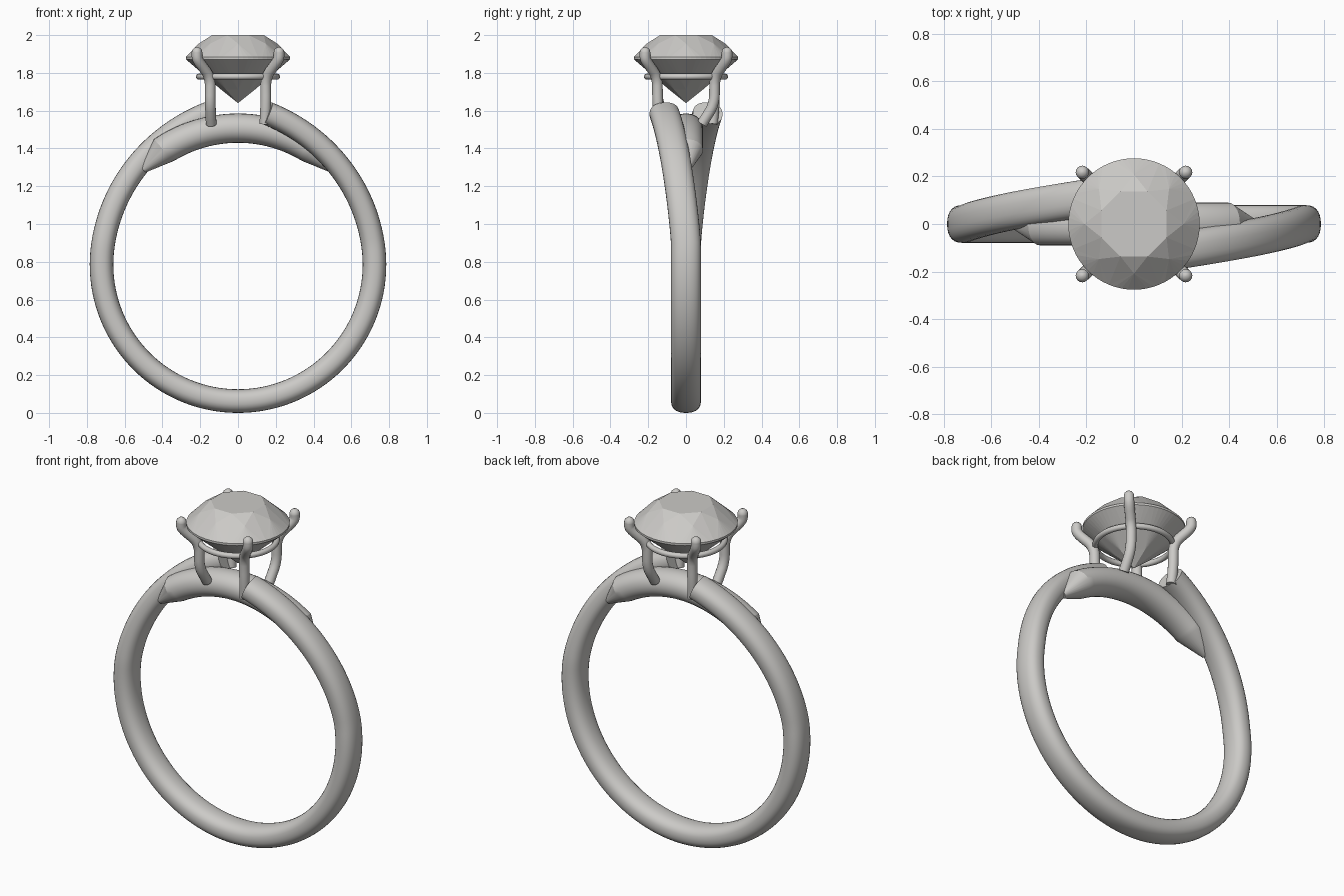
import bpy, bmesh
from math import sin, cos, pi, radians, copysign
from mathutils import Vector

if "Cube" in bpy.data.objects:
    bpy.data.objects.remove(bpy.data.objects["Cube"], do_unlink=True)

grey = bpy.data.materials.new("silver_grey")
grey.use_nodes = True
COLOUR = (0.6, 0.59, 0.57, 1)
grey.diffuse_color = COLOUR
grey.node_tree.nodes["Principled BSDF"].inputs["Base Color"].default_value = COLOUR

CENTRE_Z = 0.785   # centre of the finger hole
BAND_R = 0.7225    # radius of the band's centre line


def finish(name, bm, smooth_angle=None):
    bmesh.ops.recalc_face_normals(bm, faces=bm.faces[:])
    mesh = bpy.data.meshes.new(name)
    bm.to_mesh(mesh)
    bm.free()
    mesh.materials.append(grey)
    obj = bpy.data.objects.new(name, mesh)
    bpy.context.collection.objects.link(obj)
    if smooth_angle:
        bpy.ops.object.select_all(action='DESELECT')
        obj.select_set(True)
        bpy.context.view_layer.objects.active = obj
        bpy.ops.object.shade_smooth_by_angle(angle=radians(smooth_angle))
    return obj


def sweep(name, points, scales, half_w, half_h, side, power=1.0, sides=28, angle=35):
    """Sweep a rounded section along a path; side fixes its width direction."""
    bm = bmesh.new()
    rings = []
    last = len(points) - 1
    for i, (p, s) in enumerate(zip(points, scales)):
        t = (points[min(i + 1, last)] - points[max(i - 1, 0)]).normalized()
        w = (side - t * side.dot(t)).normalized()
        n = t.cross(w)
        ring = []
        for k in range(sides):
            a = 2 * pi * k / sides
            u = copysign(abs(cos(a)) ** power, cos(a)) * half_w * s
            v = copysign(abs(sin(a)) ** power, sin(a)) * half_h * s
            ring.append(bm.verts.new(p + w * u + n * v))
        rings.append(ring)
    for r0, r1 in zip(rings, rings[1:]):
        for k in range(sides):
            j = (k + 1) % sides
            bm.faces.new((r0[k], r0[j], r1[j], r1[k]))
    bm.faces.new(rings[0])
    bm.faces.new(rings[-1])
    return finish(name, bm, angle)


def on_ring(deg, radius, y=0.0):
    a = radians(deg)
    return Vector((radius * cos(a), y, CENTRE_Z + radius * sin(a)))


Y_AXIS = Vector((0, 1, 0))

# Band: a round shank whose two arms spread apart and rise past each other
END = 79
half = []
for i in range(61):
    deg = -90 + (END + 90) * i / 60
    t = max(0, (deg - 8) / (END - 8))
    half.append(on_ring(deg, BAND_R + 0.093 * t ** 2, -0.115 * t ** 1.25))
other = [Vector((-p.x, -p.y, p.z)) for p in half[1:]]
band = half[::-1] + other
sweep("band", band, [1] * len(band), 0.079, 0.0625, Y_AXIS, power=0.85)

# Bridge: thick arc under the stone with tapered ends
angles = [45] + [57 + 66 * i / 24 for i in range(25)] + [135]
bridge = [on_ring(a, BAND_R - (0.012 if a in (45, 135) else 0)) for a in angles]
sweep("bridge", bridge, [0.25] + [1] * 25 + [0.25], 0.09, 0.0775, Y_AXIS, power=0.95, angle=25)


# Prongs: straight legs that lean out and hook over the stone
def soften(pts):
    """Cut the corners of a path, keeping its ends."""
    out = [pts[0]]
    for a, b in zip(pts, pts[1:]):
        out += [a.lerp(b, 0.2), a.lerp(b, 0.8)]
    return out + [pts[-1]]


def prong(name, sx, sy):
    on_bridge = sx * sy > 0
    foot_y = 0.085 if on_bridge else 0.14
    path = [(0.142, foot_y, 1.53), (0.147, 0.15, 1.635), (0.147, 0.152, 1.78),
            (0.217, 0.217, 1.87), (0.217, 0.217, 1.91)]
    pts = soften(soften([Vector((sx * x, sy * y, z)) for x, y, z in path]))
    scales = [1] * len(pts)
    top = pts[-1]
    for a in (30, 60, 85):   # domed tip
        pts.append(top + Vector((0, 0, 0.027 * sin(radians(a)))))
        scales.append(cos(radians(a)))
    sweep(name, pts, scales, 0.028, 0.028, Vector((sx, -sy, 0)), sides=16, angle=50)


for sx, x_name in ((1, "left"), (-1, "right")):
    for sy, y_name in ((-1, "front"), (1, "back")):
        prong(f"prong_{y_name}_{x_name}", sx, sy)

# Gallery wire: thin hoop joining the prongs
bpy.ops.mesh.primitive_torus_add(major_radius=0.207, minor_radius=0.016, major_segments=64,
                                 minor_segments=12, location=(0, 0, 1.78))
wire = bpy.context.object
wire.name = "gallery_wire"
wire.data.materials.append(grey)
bpy.ops.object.shade_smooth_by_angle(angle=radians(40))

# Stone: eight-fold brilliant cut with flat facets
bm = bmesh.new()
RIM = 64
STEP = RIM // 8


def ring(radius, z, count, offset=0.0):
    return [bm.verts.new((radius * cos(2 * pi * (k + offset) / count),
                          radius * sin(2 * pi * (k + offset) / count), z)) for k in range(count)]


table = ring(0.148, 2.0, 8, 0.5)
star = ring(0.208, 1.955, 8)
upper = ring(0.276, 1.884, RIM)
lower = ring(0.276, 1.872, RIM)
pavilion = ring(0.09, 1.712, 8)
culet = bm.verts.new((0, 0, 1.64))
bm.faces.new(table)
for k in range(8):
    n = (k + 1) % 8
    mid = k * STEP + STEP // 2
    bm.faces.new((table[k - 1], table[k], star[k]))
    bm.faces.new((table[k], star[k], upper[mid]))
    bm.faces.new((table[k], upper[mid], star[n]))
    bm.faces.new((culet, pavilion[k], pavilion[n]))
    bm.faces.new((pavilion[k], lower[mid], pavilion[n]))
    for j in range(k * STEP, (k + 1) * STEP):
        j2 = (j + 1) % RIM
        near = k if j < mid else n
        bm.faces.new((star[near], upper[j], upper[j2]))
        bm.faces.new((upper[j], lower[j], lower[j2], upper[j2]))
        bm.faces.new((pavilion[near], lower[j], lower[j2]))
finish("stone", bm)
